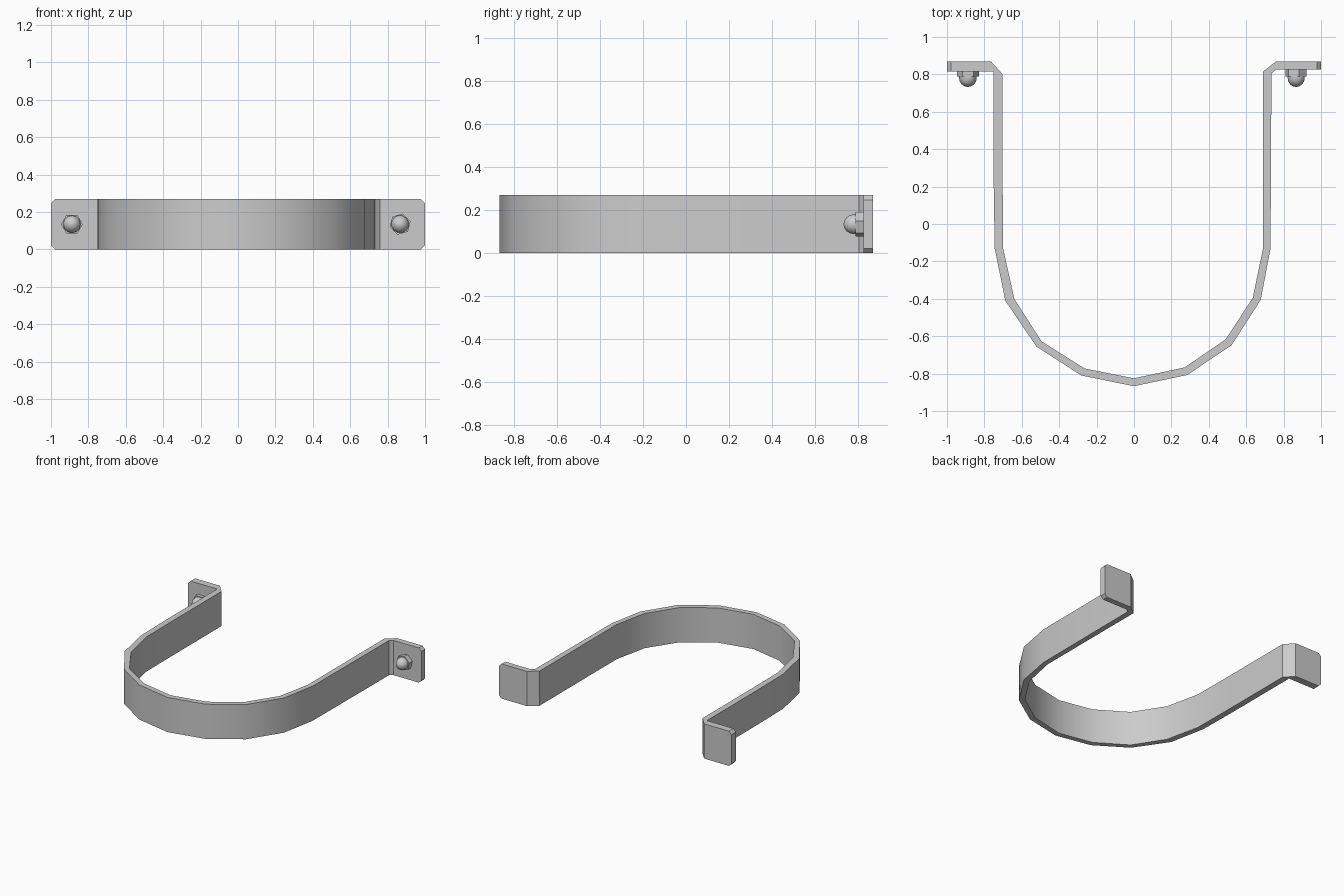
import bpy, bmesh, math
from mathutils import Vector

if "Cube" in bpy.data.objects:
    bpy.data.objects.remove(bpy.data.objects["Cube"])

H = 0.27  # strap width


def finish(bm, name):
    bmesh.ops.recalc_face_normals(bm, faces=bm.faces)
    me = bpy.data.meshes.new(name)
    bm.to_mesh(me)
    bm.free()
    ob = bpy.data.objects.new(name, me)
    bpy.context.collection.objects.link(ob)
    bpy.ops.object.select_all(action='DESELECT')
    ob.select_set(True)
    bpy.context.view_layer.objects.active = ob
    bpy.ops.object.shade_smooth_by_angle(angle=math.radians(30))
    return ob


def lathe(name, x, profile, sides, turn=0.0):
    """Closed solid around an axis along -y; profile is (radius, y) pairs."""
    bm = bmesh.new()
    rings = []
    for r, y in profile:
        rings.append([bm.verts.new((x + r * math.cos(turn + 2 * math.pi * i / sides), y,
                                    H / 2 + r * math.sin(turn + 2 * math.pi * i / sides)))
                      for i in range(sides)])
    for a, b in zip(rings, rings[1:]):
        for i in range(sides):
            j = (i + 1) % sides
            bm.faces.new((a[i], a[j], b[j], b[i]))
    bm.faces.new(rings[0])
    bm.faces.new(rings[-1])
    return finish(bm, name)


# strap: outside and inside outlines seen from above, left flange to right flange
outside = [(-1, .815), (-.75, .815), (-.75, .2), (-.745, -.13), (-.688, -.41), (-.522, -.655),
           (-.282, -.81), (0, -.867), (.285, -.807), (.522, -.648), (.678, -.405),
           (.73, -.13), (.735, .805), (.76, .825), (1, .825)]
inside = [(1, .87), (.76, .87), (.69, .815), (.69, -.13), (.635, -.395), (.49, -.617),
          (.27, -.767), (0, -.825), (-.265, -.772), (-.495, -.627), (-.64, -.4),
          (-.7, -.13), (-.702, .2), (-.702, .8), (-.765, .87), (-1, .87)]
bm = bmesh.new()
face = bm.faces.new([bm.verts.new((x, y, 0)) for x, y in outside + inside])
new = bmesh.ops.extrude_face_region(bm, geom=[face])['geom']
bmesh.ops.translate(bm, vec=Vector((0, 0, H)),
                    verts=[v for v in new if isinstance(v, bmesh.types.BMVert)])
# clipped flange corners
ends = [e for e in bm.edges if all(abs(v.co.x) > .999 for v in e.verts)
        and abs(e.verts[0].co.z - e.verts[1].co.z) < .001]
bmesh.ops.bevel(bm, geom=ends, offset=.022, segments=1, affect='EDGES', profile=.5)
finish(bm, "strap")

# domed hex nuts on the front of each flange
for side, x, y, turn in (("left", -.888, .815, 0), ("right", .867, .825, .28)):
    lathe(side + "_nut", x, [(.058, y + .005), (.058, .788)], 6, turn)
    R = .047
    dome = [(R, .79), (R, .78)]
    dome += [(R * math.cos(a), .78 - R * math.sin(a))
             for a in (math.radians(d) for d in (22, 45, 67, 85))]
    lathe(side + "_dome", x, dome, 12, turn)
